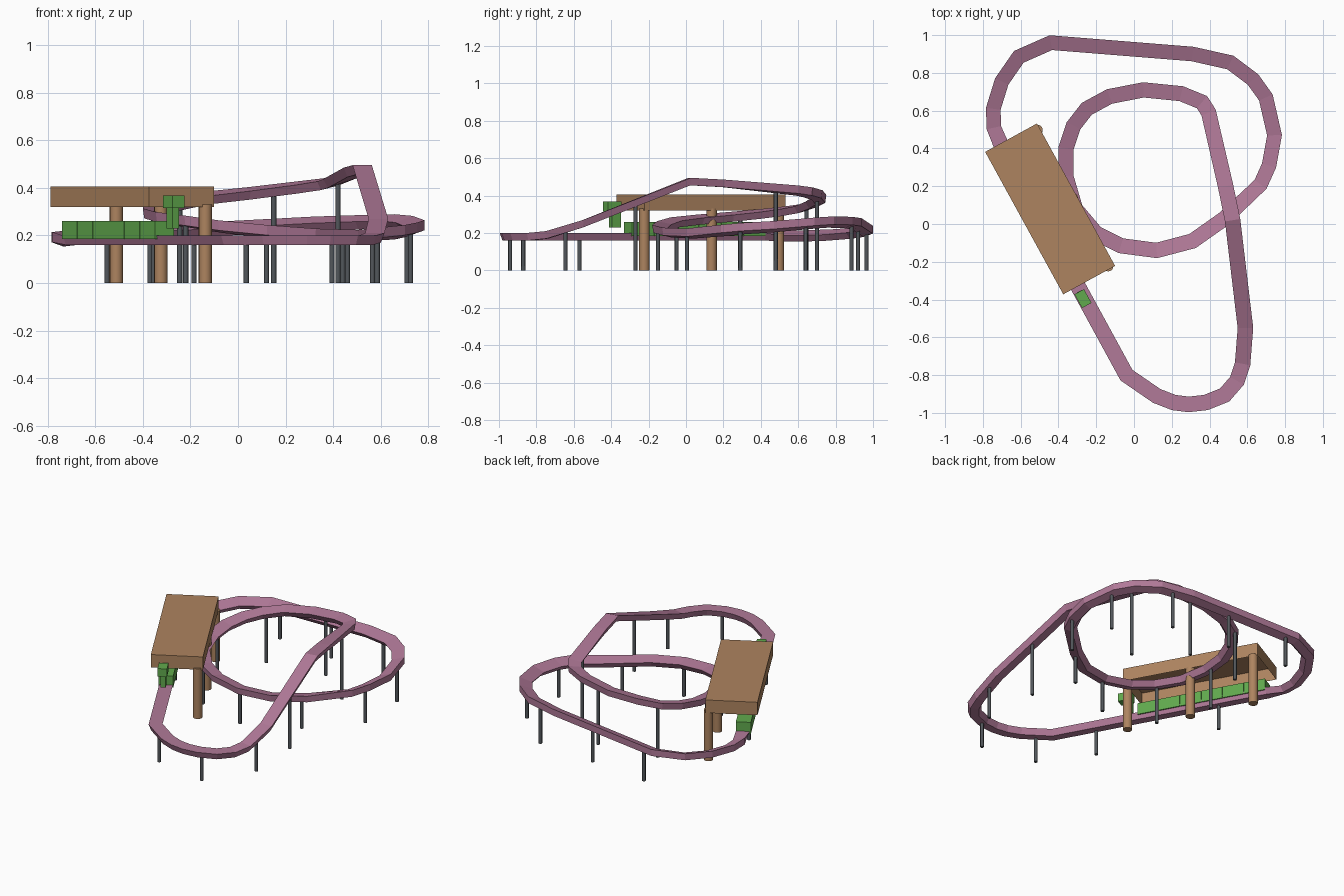
import bpy, bmesh, math
from mathutils import Vector

cube = bpy.data.objects.get("Cube")
if cube:
    bpy.data.objects.remove(cube)


def material(name, rgb):
    m = bpy.data.materials.new(name)
    m.use_nodes = True
    m.diffuse_color = (*rgb, 1)
    m.node_tree.nodes["Principled BSDF"].inputs["Base Color"].default_value = (*rgb, 1)
    return m


MAUVE = material("mauve track", (0.44, 0.193, 0.316))
BROWN = material("brown wood", (0.42, 0.23, 0.115))
GREEN = material("green train", (0.12, 0.4, 0.075))
GREY = material("dark grey steel", (0.085, 0.095, 0.105))


def finish(name, bm, mat):
    bmesh.ops.recalc_face_normals(bm, faces=bm.faces[:])
    mesh = bpy.data.meshes.new(name)
    bm.to_mesh(mesh)
    bm.free()
    mesh.materials.append(mat)
    ob = bpy.data.objects.new(name, mesh)
    bpy.context.collection.objects.link(ob)
    return ob


# The straight station section runs along this heading
AHEAD = Vector((0.481, -0.877, 0))
TURN = math.atan2(0.481, 0.877)


def box(name, centre, width, length, z0, z1, mat, open_below=False):
    bm = bmesh.new()
    bmesh.ops.create_cube(bm, size=1)
    for v in bm.verts:
        v.co = Vector((v.co.x * width, v.co.y * length, v.co.z * (z1 - z0)))
    if open_below:
        under = [f for f in bm.faces if f.calc_center_median().z < -0.01]
        bmesh.ops.delete(bm, geom=under, context="FACES_ONLY")
    ob = finish(name, bm, mat)
    ob.location = (centre[0], centre[1], (z0 + z1) / 2)
    ob.rotation_euler.z = TURN


def post(name, x, y, height, radius, sides, mat):
    bm = bmesh.new()
    bmesh.ops.create_cone(bm, cap_ends=True, segments=sides, radius1=radius,
                          radius2=radius, depth=height)
    ob = finish(name, bm, mat)
    ob.location = (x, y, height / 2)
    bpy.context.view_layer.objects.active = ob
    ob.select_set(True)
    bpy.ops.object.shade_smooth_by_angle(angle=math.radians(50))
    ob.select_set(False)


# Track sections: one bank angle, then x, y and top height of each point
SECTIONS = [
    (0, [(-0.70, 0.41, 0.20), (-0.04, -0.80, 0.20), (0.12, -0.91, 0.20),
         (0.21, -0.945, 0.20), (0.29, -0.955, 0.20), (0.38, -0.945, 0.20),
         (0.48, -0.905, 0.20), (0.545, -0.83, 0.20), (0.575, -0.74, 0.21),
         (0.59, -0.55, 0.27), (0.522, 0.02, 0.495), (0.485, 0.2, 0.485)]),
    (12, [(0.395, 0.59, 0.445), (0.36, 0.645, 0.435), (0.25, 0.69, 0.42),
          (0.05, 0.71, 0.395), (-0.13, 0.675, 0.375), (-0.25, 0.61, 0.35),
          (-0.32, 0.52, 0.335), (-0.36, 0.40, 0.32), (-0.36, 0.25, 0.305),
          (-0.31, 0.08, 0.29), (-0.2, -0.05, 0.275), (-0.07, -0.115, 0.255),
          (0.12, -0.14, 0.235), (0.31, -0.09, 0.22), (0.48, 0.03, 0.215)]),
    (20, [(0.67, 0.21, 0.23), (0.715, 0.31, 0.24), (0.744, 0.47, 0.25),
          (0.698, 0.67, 0.268), (0.63, 0.765, 0.275), (0.51, 0.855, 0.272),
          (0.31, 0.90, 0.265), (-0.44, 0.96, 0.225), (-0.61, 0.885, 0.215),
          (-0.70, 0.755, 0.205), (-0.745, 0.61, 0.20), (-0.742, 0.51, 0.20)]),
]
path = [(Vector(p), math.radians(bank)) for bank, pts in SECTIONS for p in pts]
COUNT = len(path)

# Track ribbon with a tapered underside
bm = bmesh.new()
rings = []
for i, (p, bank) in enumerate(path):
    before = p - path[i - 1][0]
    after = path[(i + 1) % COUNT][0] - p
    before.z = after.z = 0
    before.normalize()
    after.normalize()
    along = (before + after).normalized()
    mitre = 1 / along.dot(after)
    flat = Vector((along.y, -along.x, 0)) * mitre
    side = flat * math.cos(bank) + Vector((0, 0, math.sin(bank)))
    up = Vector((0, 0, math.cos(bank))) - flat * math.sin(bank)
    rings.append([bm.verts.new(p + side * a + up * b) for a, b in
                  ((-0.041, 0), (0.041, 0), (0.026, -0.04), (-0.026, -0.04))])
for i, ring in enumerate(rings):
    following = rings[(i + 1) % COUNT]
    for k in range(4):
        n = (k + 1) % 4
        bm.faces.new((ring[k], ring[n], following[n], following[k]))
finish("track", bm, MAUVE)


def track_height(x, y):
    target, best = Vector((x, y)), (9, 0)
    for i in range(COUNT):
        a, b = path[i][0], path[(i + 1) % COUNT][0]
        d = (b - a).to_2d()
        t = max(0, min(1, (target - a.to_2d()).dot(d) / d.length_squared))
        q = a.lerp(b, t)
        best = min(best, ((q.to_2d() - target).length, q.z))
    return best[1]


# Slim supports under the track
for x, y in [(0.035, -0.87), (0.395, -0.94), (-0.185, -0.57), (0.585, -0.645),
             (0.565, -0.27), (0.12, -0.15), (0.46, 0.005), (-0.22, -0.05),
             (0.725, 0.29), (0.71, 0.64), (0.44, 0.885), (0.035, 0.92),
             (-0.55, 0.13), (-0.355, 0.29), (-0.245, 0.645), (0.15, 0.70),
             (0.42, 0.48), (-0.37, 0.965)]:
    post("track_support", x, y, track_height(x, y) - 0.03, 0.011, 8, GREY)

# Station roof, open underneath, and its pillars
box("station_roof", (-0.444, 0.08), 0.313, 0.86, 0.32, 0.405, BROWN, True)
for k in (-1, 0, 1):
    post("station_pillar", -0.324 - 0.187 * k, 0.137 + 0.36 * k, 0.33, 0.028, 16, BROWN)

# Train cars, with a raised neck and head at the front
front = Vector((-0.308, -0.312, 0))
for k in range(6):
    box("train_car", front - AHEAD * (0.068 + 0.1364 * k), 0.09, 0.133, 0.185, 0.26, GREEN)
box("train_neck", (-0.275, -0.38), 0.03, 0.055, 0.23, 0.325, GREEN)
box("train_head", (-0.27, -0.395), 0.057, 0.083, 0.315, 0.367, GREEN)
